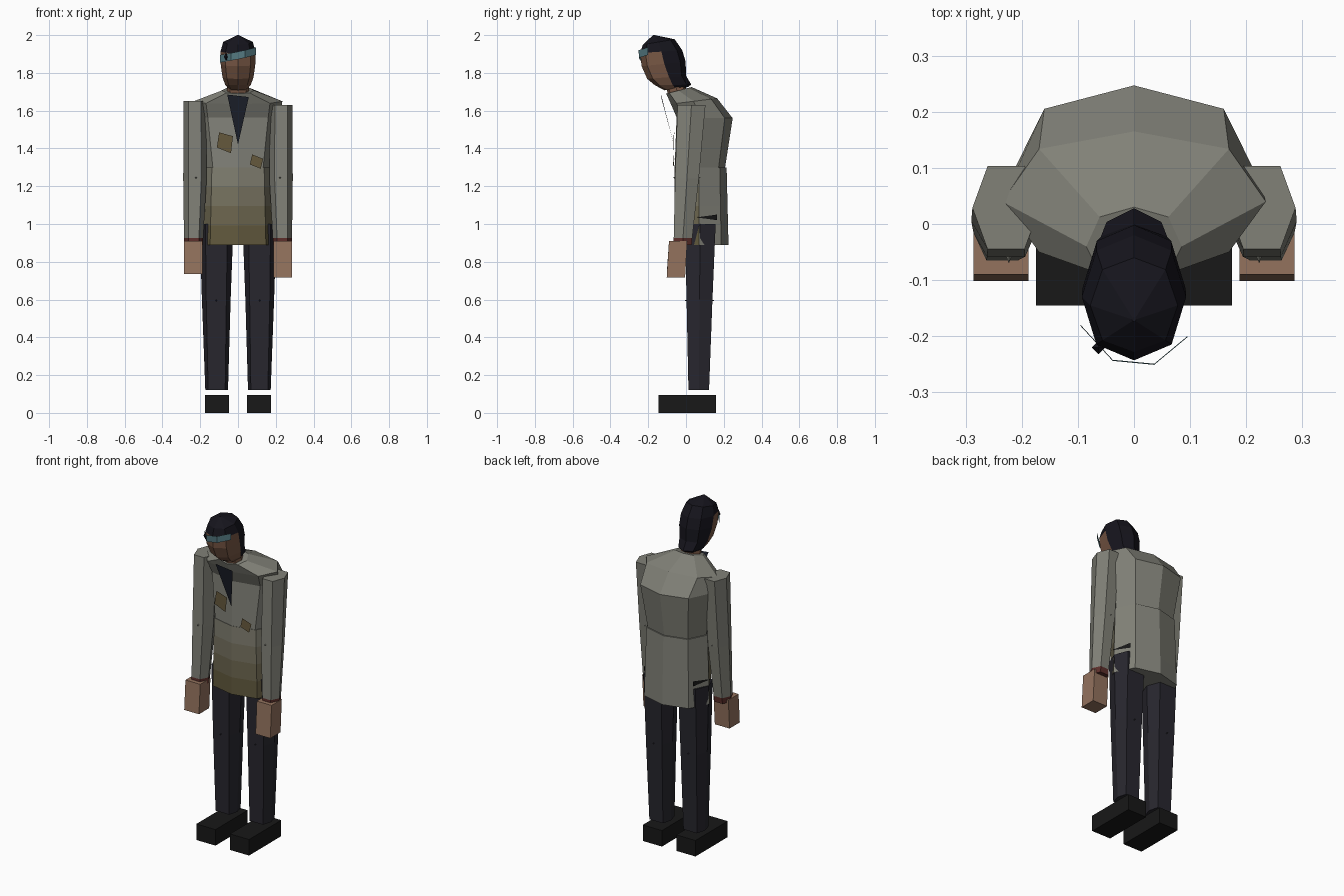
import bpy, bmesh
from mathutils import Vector, Matrix

if "Cube" in bpy.data.objects:
    bpy.data.objects.remove(bpy.data.objects["Cube"])


def mat(name, r, g, b):
    m = bpy.data.materials.new(name)
    m.diffuse_color = [(c / 255) ** 2.2 for c in (r, g, b)] + [1]
    m.use_nodes = True
    m.node_tree.nodes["Principled BSDF"].inputs["Base Color"].default_value = m.diffuse_color
    return m


COAT = mat("coat_grey", 128, 128, 119)
STAINS = [mat("coat_stain_%d" % i, 128 - 10 * i, 126 - 12 * i, 112 - 16 * i) for i in range(4)]
TROUSER = mat("trouser_dark", 44, 43, 50)
SHOE = mat("shoe_black", 30, 30, 30)
SKIN = mat("skin", 146, 114, 94)
FACE = mat("face_skin", 122, 90, 72)
HAIR = mat("hair_black", 28, 27, 34)
SHIRT = mat("shirt_navy", 36, 40, 50)
PATCH = mat("patch_brown", 100, 88, 62)
RED = mat("cuff_red", 92, 50, 46)
TEAL = mat("band_teal", 86, 122, 130)


def make(name, bm, *mats, fix=True):
    if fix:
        bmesh.ops.recalc_face_normals(bm, faces=bm.faces)
    me = bpy.data.meshes.new(name)
    bm.to_mesh(me)
    bm.free()
    ob = bpy.data.objects.new(name, me)
    bpy.context.collection.objects.link(ob)
    for m in mats:
        me.materials.append(m)
    return ob


def octo(hw, ym, yf, yb, zf, zb, k=0.72, c=0.25):
    """Eight-sided ring from front centre round; z slopes from front to back."""
    pts = [(0, yf), (k * hw, yf + c * (ym - yf)), (hw, ym), (k * hw, yb - c * (yb - ym)), (0, yb)]
    pts += [(-x, y) for x, y in pts[3:0:-1]]
    return [(x, y, zf + (zb - zf) * (y - yf) / (yb - yf)) for x, y in pts]


def hexa(cx, hw, yf, yb, z, k=0.55):
    """Six-sided ring with flat front and back."""
    ym = (yf + yb) / 2
    return [(cx + a * hw, y, z) for a, y in
            ((-1, ym), (-k, yf), (k, yf), (1, ym), (k, yb), (-k, yb))]


def loft(name, rings, mats, pick=lambda band, seg: 0):
    bm = bmesh.new()
    vs = [[bm.verts.new(p) for p in r] for r in rings]
    n = len(rings[0])
    for i in range(len(vs) - 1):
        for j in range(n):
            k = (j + 1) % n
            f = bm.faces.new((vs[i][j], vs[i][k], vs[i + 1][k], vs[i + 1][j]))
            f.material_index = pick(i, j)
    bm.faces.new(vs[0][::-1]).material_index = pick(0, 4)
    bm.faces.new(vs[-1]).material_index = pick(len(vs) - 2, 4)
    return make(name, bm, *mats)


def sheet(name, pts, m, faces=None):
    bm = bmesh.new()
    vs = [bm.verts.new(p) for p in pts]
    for f in faces or [range(len(pts))]:
        bm.faces.new([vs[i] for i in f])
    return make(name, bm, m, fix=False)


def box(name, lo, hi, m, shear=0.0):
    """Box whose top is shifted back by shear."""
    bm = bmesh.new()
    bmesh.ops.create_cube(bm, size=1)
    lo, hi = Vector(lo), Vector(hi)
    for v in bm.verts:
        t = v.co + Vector((.5, .5, .5))
        v.co = [lo[i] + (hi[i] - lo[i]) * t[i] for i in range(3)]
        v.co.y += shear * t.z
    return make(name, bm, m)


def joint(name, loc, size, m):
    bm = bmesh.new()
    bmesh.ops.create_uvsphere(bm, u_segments=4, v_segments=2, radius=1,
                              matrix=Matrix.Translation(loc) @ Matrix.Diagonal((*size, 1)))
    return make(name, bm, m)


# Lower coat, with a stain that deepens toward the hem on the front
skirt = []
for i in range(5):
    t = i / 4
    skirt.append(octo(.205 - .013 * t, .07, -.062, .225 - .01 * t, .89 + .41 * t, .89 + .41 * t))
loft("coat_skirt", skirt, [COAT] + STAINS,
     lambda band, seg: 4 - band if seg in (0, 1, 6, 7) else 0)

# Upper coat, hunched and leaning forward at the collar
loft("coat_body", [
    octo(.185, .07, -.06, .207, 1.30, 1.30),
    octo(.222, .08, -.05, .247, 1.565, 1.56),
    octo(.235, .04, -.08, .165, 1.635, 1.665),
    octo(.085, -.04, -.105, .03, 1.69, 1.725)], [COAT])

# Shirt opening and sewn patches
sheet("shirt_front", [(-.057, -.132, 1.685), (0, -.064, 1.42), (.057, -.132, 1.672)], SHIRT)
sheet("chest_patch", [(-.10, -.062, 1.485), (-.112, -.064, 1.405), (-.037, -.066, 1.375),
                      (-.027, -.066, 1.465)], PATCH)
sheet("belly_patch", [(.075, -.066, 1.368), (.063, -.068, 1.315), (.12, -.066, 1.293),
                      (.133, -.062, 1.345)], PATCH)

for s, side in ((-1, "left"), (1, "right")):
    # Sleeve with a reddened cuff
    cx = .228 * s
    top = 1.652 if s < 0 else 1.63
    loft(side + "_sleeve", [
        hexa(cx + .007 * s, .05, -.066, .03, .89),
        hexa(cx + .007 * s, .051, -.065, .033, .925),
        hexa(cx, .062, -.058, .068, 1.24),
        hexa(cx, .06, -.045, .103, top)],
        [COAT, RED], lambda band, seg: 1 if band == 0 else 0)
    joint(side + "_elbow", (cx - .005 * s, .003, 1.245), (.03, .073, .03), COAT)

    # Hand
    a, b = sorted((.188 * s, .286 * s))
    low = .735 if s < 0 else .717
    box(side + "_hand", (a, -.102, low), (b, -.005, .91), SKIN, .012)

    # Trouser leg, knee and shoe
    loft(side + "_trouser_leg", [
        hexa(.113 * s, .06, .013, .122, .12, .75),
        hexa(.115 * s, .076, .003, .14, .6, .7),
        hexa(.114 * s, .09, -.006, .157, 1.0, .65)], [TROUSER])
    joint(side + "_knee", (.115 * s, .071, .595), (.03, .08, .03), TROUSER)
    a, b = sorted((.048 * s, .175 * s))
    box(side + "_shoe", (a, -.145, 0), (b, .16, .096), SHOE)

    # Pocket slit
    sheet(side + "_pocket", [(.207 * s, .055, 1.035), (.163 * s, .165, 1.05),
                             (.163 * s, .165, 1.02)], SHOE)

# Neck
loft("neck", [octo(.06, -.04, -.09, .01, 1.66, 1.68),
              octo(.055, -.06, -.11, -.01, 1.75, 1.76)], [FACE])

# Head bowed forward: hair on top and back, face on the lower front
loft("head", [
    octo(.05, -.055, -.115, .01, 1.708, 1.725),
    octo(.068, -.07, -.165, .028, 1.735, 1.738),
    octo(.082, -.09, -.205, .0, 1.768, 1.785),
    octo(.092, -.115, -.235, -.002, 1.835, 1.86),
    octo(.093, -.13, -.243, -.02, 1.905, 1.92),
    octo(.078, -.145, -.228, -.06, 1.95, 1.978),
    octo(.004, -.17, -.174, -.166, 2.0, 2.0)], [HAIR, FACE],
    lambda band, seg: 1 if band < 4 and seg in (0, 1, 6, 7) else 0)

# Headband strip over the brow, with its small knot
xy = [(-.095, -.178), (-.038, -.24), (.036, -.247), (.095, -.198)]
zs = [1.895, 1.905, 1.92, 1.935]
sheet("headband", [(x, y - .004, z) for (x, y), z in zip(xy, zs)] +
      [(x, y - .002, z - .04) for (x, y), z in zip(xy, zs)], TEAL,
      [(i, i + 4, i + 5, i + 1) for i in range(3)])
joint("headband_knot", (-.063, -.22, 1.885), (.012, .012, .022), HAIR)
